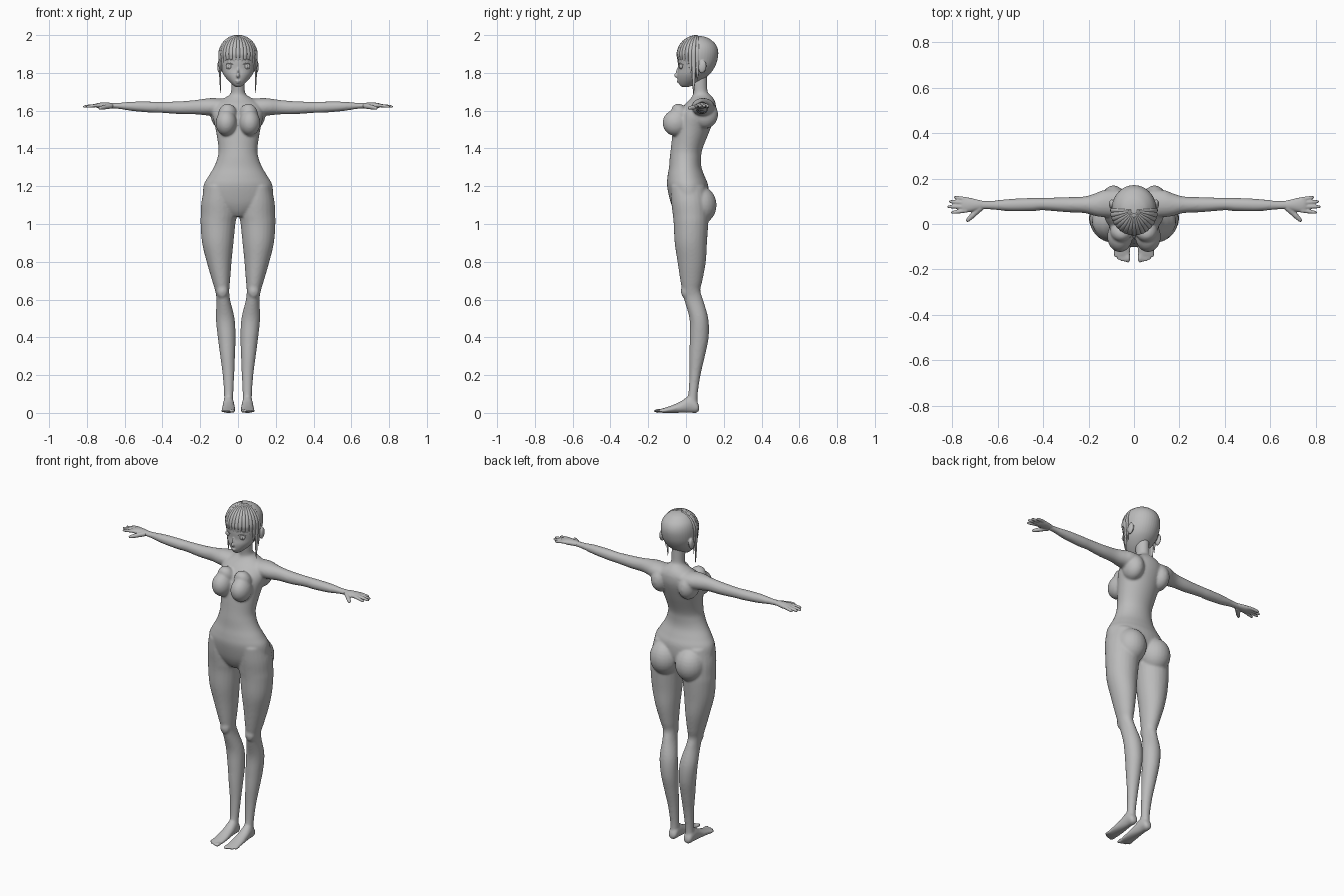
import bpy, bmesh, math
from mathutils import Vector, Matrix

clay = bpy.data.materials.new("plain_grey")
clay.diffuse_color = (0.5, 0.5, 0.5, 1)


def loft(bm, rings, steps=5, n=24, mirror=False):
    """Smooth closed tube through rings of (centre, half axis u, half axis v)."""
    flat = [[c for vec in r for c in vec] for r in rings]
    smooth = []
    for i in range(len(flat) - 1):
        p0, p1 = flat[max(i - 1, 0)], flat[i]
        p2, p3 = flat[i + 1], flat[min(i + 2, len(flat) - 1)]
        for s in range(steps):
            t = s / steps
            smooth.append([0.5 * (2 * b + (c - a) * t + (2 * a - 5 * b + 4 * c - d) * t * t
                           + (3 * b - a - 3 * c + d) * t ** 3)
                           for a, b, c, d in zip(p0, p1, p2, p3)])
    smooth.append(flat[-1])
    for sx in ((1, -1) if mirror else (1,)):
        loops = []
        for f in smooth:
            c, u, v = Vector(f[:3]), Vector(f[3:6]), Vector(f[6:])
            pts = [c + u * math.cos(k * math.tau / n) + v * math.sin(k * math.tau / n) for k in range(n)]
            loops.append([bm.verts.new((p.x * sx, p.y, p.z)) for p in pts])
        for a, b in zip(loops, loops[1:]):
            for k in range(n):
                bm.faces.new((a[k], a[(k + 1) % n], b[(k + 1) % n], b[k]))
        bm.faces.new(loops[0])
        bm.faces.new(loops[-1])


def box_rings(axis, rows):
    """Rows of (position, lo1, hi1, lo2, hi2) along an axis to loft rings."""
    a, b = [i for i in range(3) if i != axis]
    rings = []
    for pos, l1, h1, l2, h2 in rows:
        c, u, v = [0] * 3, [0] * 3, [0] * 3
        c[axis], c[a], c[b] = pos, (l1 + h1) / 2, (l2 + h2) / 2
        u[a], v[b] = (h1 - l1) / 2, (h2 - l2) / 2
        rings.append((c, u, v))
    return rings


def ball(bm, centre, radii, tilt=0, mirror=False):
    for sx in ((1, -1) if mirror else (1,)):
        m = (Matrix.Translation((centre[0] * sx, centre[1], centre[2]))
             @ Matrix.Rotation(tilt, 4, 'X') @ Matrix.Diagonal((*radii, 1)))
        bmesh.ops.create_uvsphere(bm, u_segments=24, v_segments=14, radius=1, matrix=m)


def rod(bm, p, q, r0, r1):
    """Round-ended finger between two points, mirrored left and right."""
    p, q = Vector(p), Vector(q)
    d = (q - p).normalized()
    u = d.cross(Vector((0, 0, 1))).normalized()
    v = u.cross(d)
    rings = []
    for t, s in ((0, 1), (.45, 1), (.55, 1.05), (.85, .95), (.95, .7), (1, .2)):
        r = (r0 + (r1 - r0) * t) * s
        rings.append((p.lerp(q, t), u * r, v * r))
    loft(bm, rings, 3, 12, True)


def finish(bm, name, voxel=0, smooth=6):
    bmesh.ops.recalc_face_normals(bm, faces=bm.faces)
    for f in bm.faces:
        f.smooth = True
    me = bpy.data.meshes.new(name)
    bm.to_mesh(me)
    bm.free()
    me.materials.append(clay)
    ob = bpy.data.objects.new(name, me)
    bpy.context.collection.objects.link(ob)
    if voxel:
        r = ob.modifiers.new("blend", 'REMESH')
        r.mode, r.voxel_size, r.use_smooth_shade = 'VOXEL', voxel, True
        s = ob.modifiers.new("soften", 'SMOOTH')
        s.factor, s.iterations = 0.5, smooth
    return ob


# Body: torso and neck
bm = bmesh.new()
torso = [(1.04, .05, -.04, .04), (1.07, .11, -.062, .08), (1.12, .178, -.083, .115),
         (1.20, .183, -.100, .118), (1.25, .158, -.098, .10), (1.30, .128, -.090, .082),
         (1.35, .109, -.086, .08), (1.40, .103, -.080, .088), (1.50, .118, -.068, .128),
         (1.58, .135, -.045, .155), (1.63, .125, -.01, .158), (1.66, .085, .02, .148),
         (1.68, .05, .035, .132), (1.70, .037, .037, .115), (1.75, .036, .03, .112), (1.80, .036, .03, .112)]
loft(bm, box_rings(2, [(z, -w, w, f, b) for z, w, f, b in torso]), n=40)
# Chest and hip volumes
ball(bm, (.062, -.055, 1.535), (.056, .069, .069), .15, True)
ball(bm, (.055, -.03, 1.58), (.05, .045, .06), .5, True)
ball(bm, (.085, .075, 1.10), (.086, .087, .10), 0, True)
ball(bm, (.09, .10, 1.58), (.055, .07, .075), 0, True)
# Legs
loft(bm, box_rings(2, [
    (1.20, .04, .175, -.08, .10), (1.12, .012, .193, -.078, .115), (1.05, .006, .197, -.07, .12),
    (1.0, .014, .198, -.065, .118), (.9, .024, .19, -.06, .111), (.8, .034, .166, -.045, .105),
    (.7, .042, .137, -.03, .087), (.65, .046, .122, -.021, .076), (.6, .042, .114, -.01, .09),
    (.5, .018, .117, .018, .118), (.4, .013, .107, .02, .12), (.3, .016, .094, .018, .10),
    (.2, .02, .081, .018, .077), (.1, .025, .074, .012, .062), (.04, .026, .074, 0, .062)]), mirror=True)
ball(bm, (.083, -.002, .645), (.03, .025, .04), 0, True)
# Feet and toes
loft(bm, box_rings(1, [
    (.07, .035, .065, .012, .035), (.055, .024, .076, 0, .065), (.02, .021, .079, 0, .09),
    (-.03, .017, .083, 0, .06), (-.08, .013, .087, 0, .038), (-.12, .014, .087, 0, .025),
    (-.138, .018, .082, .002, .02)]), mirror=True)
for i in range(5):
    r = .0125 if i == 0 else .0085
    ball(bm, (.026 + i * .0145, -.148 + i * i * .0013, .0105), (r * .85, .026, r * .85), 0, True)
# Arms
loft(bm, box_rings(0, [
    (.06, .03, .15, 1.585, 1.662), (.13, .03, .15, 1.573, 1.667), (.17, .035, .135, 1.575, 1.664),
    (.22, .048, .121, 1.58, 1.657), (.3, .052, .118, 1.581, 1.65), (.4, .06, .115, 1.588, 1.647),
    (.45, .056, .115, 1.589, 1.648), (.55, .056, .11, 1.597, 1.648), (.63, .064, .102, 1.609, 1.642),
    (.68, .064, .103, 1.612, 1.642)]), mirror=True)
finish(bm, "body", .0065, 6)

# Hands
bm = bmesh.new()
loft(bm, box_rings(0, [
    (.66, .066, .101, 1.614, 1.64), (.69, .06, .108, 1.612, 1.643), (.72, .053, .115, 1.611, 1.643),
    (.745, .051, .118, 1.615, 1.64), (.757, .056, .113, 1.62, 1.636)]), mirror=True)
for y0, y1, x1 in ((.059, .05, .805), (.076, .076, .822), (.093, .099, .815), (.109, .118, .793)):
    rod(bm, (.735, y0, 1.629), (x1, y1, 1.621), .0095, .0075)
rod(bm, (.675, .072, 1.625), (.738, .010, 1.612), .015, .009)
finish(bm, "hands", .004, 3)

# Head with nose, lips, ears
bm = bmesh.new()
head = [(1.725, .010, -.018, .01), (1.735, .026, -.033, .04), (1.76, .053, -.043, .085),
        (1.79, .076, -.046, .122), (1.82, .089, -.042, .146), (1.86, .097, -.044, .164),
        (1.91, .098, -.042, .171), (1.95, .086, -.022, .158), (1.98, .058, .01, .125),
        (1.992, .03, .035, .095), (1.995, .005, .055, .07)]
loft(bm, box_rings(2, [(z, -w, w, f, b) for z, w, f, b in head]), n=40)
ball(bm, (0, -.047, 1.785), (.009, .017, .012), -.3)
ball(bm, (0, -.044, 1.805), (.006, .010, .026), -.25)
ball(bm, (0, -.039, 1.757), (.015, .011, .004))
ball(bm, (0, -.037, 1.749), (.012, .010, .004))
ball(bm, (.098, .087, 1.832), (.012, .021, .034), -.15, True)
finish(bm, "head", .0038, 3)


def face_y(x, z, off=0):
    """Front of the face at a given x, z."""
    w = .09 + (z - 1.82) * .18
    return .055 - (.0985 + off) * math.sqrt(max(0, 1 - (x / w) ** 2))


# Eyes: eyeball, raised iris, upper lash and brow
bm = bmesh.new()
ball(bm, (.045, face_y(.045, 1.834) + .006, 1.834), (.02, .010, .015), 0, True)
ball(bm, (.044, face_y(.044, 1.834) - .001, 1.834), (.009, .005, .012), 0, True)
finish(bm, "eyes")
bm = bmesh.new()
for z, rise, half, thick in ((1.842, .008, .023, .0025), (1.866, .006, .022, .0018)):
    rings = []
    for t in (-1, -.5, 0, .5, 1):
        x, zz = .046 + half * t, z + rise * (1 - t * t)
        r = thick * (1.1 - t * t)
        rings.append(((x, face_y(x, zz, .002), zz), (0, r * 1.5, 0), (0, 0, r)))
    loft(bm, rings, 4, 8, True)
finish(bm, "lashes_and_brows")


def strand(bm, phi, end, width, thick, start=8, mirror=False):
    """Lock of hair from the crown over the skull, then hanging to height end."""
    rings = []
    out = Vector((math.sin(phi), -math.cos(phi), 0))
    side = Vector((math.cos(phi), math.sin(phi), 0))
    for deg in (start, 25, 45, 65, 85):
        a = math.radians(deg)
        d = Vector((.1 * math.sin(phi), -.106 * math.cos(phi), 0)) * math.sin(a)
        c = Vector((0, .06, 1.893)) + d + Vector((0, 0, .103 * math.cos(a)))
        nrm = out * math.sin(a) + Vector((0, 0, math.cos(a)))
        rings.append((c, side * width * (.25 + .75 * math.sin(a)), nrm * thick))
    top = rings[-1][0]
    for t, s in ((.4, .9), (.75, .6), (1, .06)):
        c = Vector((top.x, top.y, top.z + (end - top.z) * t)) - out * .006 * t
        rings.append((c, side * width * s, out * thick * s))
    loft(bm, rings, 4, 10, mirror)


# Fringe and long side locks
bm = bmesh.new()
strand(bm, 0, 1.85, .011, .005)
for i, end in enumerate((1.848, 1.852, 1.847, 1.85, 1.835, 1.80)):
    strand(bm, math.radians(11.5 * (i + 1)), end, .0115, .005, mirror=True)
strand(bm, math.radians(79), 1.69, .0115, .006, mirror=True)
strand(bm, math.radians(90), 1.76, .010, .005, mirror=True)
finish(bm, "fringe_hair")
